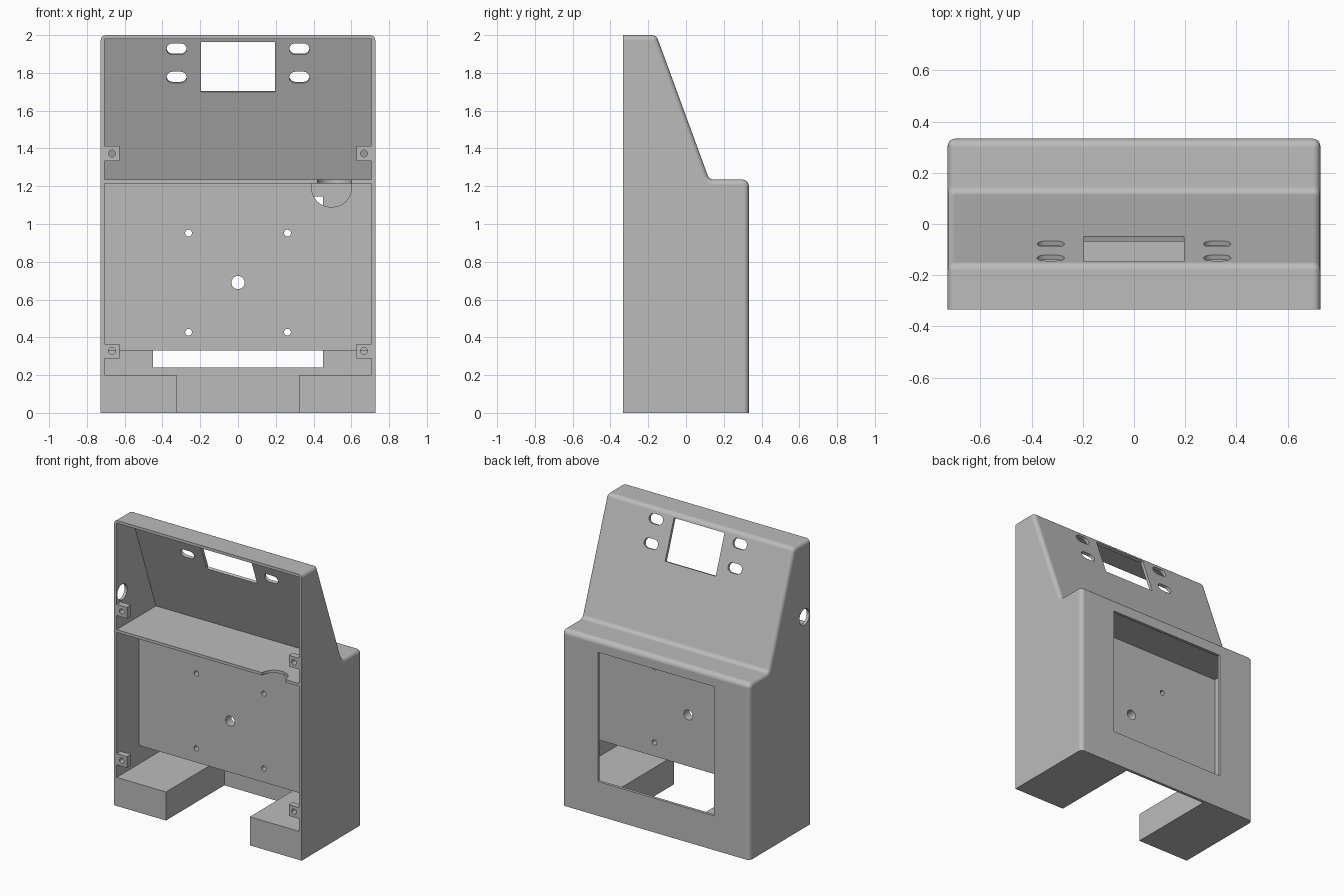
import bpy, bmesh, math
from mathutils import Vector, Matrix

cube = bpy.data.objects.get("Cube")
if cube:
    bpy.data.objects.remove(cube, do_unlink=True)

grey = bpy.data.materials.new("matte_grey")
grey.use_nodes = True
colour = (0.5, 0.5, 0.5, 1)
grey.diffuse_color = colour
grey.node_tree.nodes["Principled BSDF"].inputs["Base Color"].default_value = colour

W, D, WALL = 0.727, 0.333, 0.02          # half width, half depth, wall thickness
SHELF, TOP = 1.235, 2.0
SLOPE = 0.366                            # y lost per unit of height on the sloped back
SLANT = math.hypot(1, SLOPE)

# Frames that place a flat outline: side (y, z), front (x, z), plan (x, y)
SIDE = Matrix(((0, 0, 1), (1, 0, 0), (0, 1, 0))).to_4x4()
FRONT = Matrix.Rotation(math.pi / 2, 4, 'X')
PLAN = Matrix.Identity(4)


def slope_y(z, inset=0):
    return 0.123 - SLOPE * (z - SHELF) - inset * SLANT


def fillet(corners, steps=6):
    """Round each (x, y, radius) corner of an outline."""
    out = []
    for i, (x, y, r) in enumerate(corners):
        p = Vector((x, y, 0))
        if not r:
            out.append(p)
            continue
        a = (Vector((*corners[i - 1][:2], 0)) - p).normalized()
        b = (Vector((*corners[(i + 1) % len(corners)][:2], 0)) - p).normalized()
        half = a.angle(b) / 2
        c = p + (a + b).normalized() * r / math.sin(half)
        reach = r / math.tan(half)
        s, e = (p + a * reach - c).normalized(), (p + b * reach - c).normalized()
        out += [c + s.slerp(e, k / steps).normalized() * r for k in range(steps + 1)]
    return out


def rounded(x, y, w, h, r=0):
    w, h = w / 2, h / 2
    return fillet([(x - w, y - h, r), (x + w, y - h, r), (x + w, y + h, r), (x - w, y + h, r)])


def circle(x, y, r):
    return rounded(x, y, 2 * r, 2 * r, r * 0.99)


def loft(name, sections, frame):
    """Join a row of (outline, height) sections into a closed solid."""
    bm = bmesh.new()
    rings = [[bm.verts.new((p.x, p.y, h)) for p in outline] for outline, h in sections]
    for low, high in zip(rings, rings[1:]):
        for i in range(len(low)):
            bm.faces.new((low[i - 1], low[i], high[i], high[i - 1]))
    bm.faces.new(rings[0])
    bm.faces.new(rings[-1])
    bm.transform(frame)
    bmesh.ops.recalc_face_normals(bm, faces=bm.faces)
    mesh = bpy.data.meshes.new(name)
    bm.to_mesh(mesh)
    bm.free()
    mesh.materials.append(grey)
    ob = bpy.data.objects.new(name, mesh)
    bpy.context.scene.collection.objects.link(ob)
    return ob


def prism(name, outline, frame, z0, z1):
    return loft(name, [(outline, z0), (outline, z1)], frame)


def cut(ob, cutters):
    """Subtract the cutters, then keep only the finished mesh."""
    for c in cutters:
        m = ob.modifiers.new("cut", 'BOOLEAN')
        m.operation, m.solver, m.object = 'DIFFERENCE', 'EXACT', c
        c.hide_render = True
    deps = bpy.context.evaluated_depsgraph_get()
    mesh = bpy.data.meshes.new_from_object(ob.evaluated_get(deps))
    ob.modifiers.clear()
    ob.data = mesh
    for c in cutters:
        bpy.data.objects.remove(c, do_unlink=True)


# Housing: stepped side profile, drawn in towards each side for rounded rims
R, RIM = 0.035, 0.028


def profile(d):
    return fillet([(-D, 0, 0), (D - d, 0, 0), (D - d, SHELF - d, R - d),
                   (slope_y(SHELF - d, d), SHELF - d, R + d),
                   (slope_y(TOP - d, d), TOP - d, R - d), (-D, TOP - d, 0)])


turns = [math.radians(18 * k) for k in range(6)]
right = [(profile(RIM - RIM * math.cos(t)), W - RIM + RIM * math.sin(t)) for t in turns]
left = [(outline, -x) for outline, x in reversed(right)]
housing = loft("housing", left + right, SIDE)

IN = W - WALL
BACK = D - WALL
CEIL = SHELF - WALL
FOOT, FOOT_TOP = 0.325, 0.2
cutters = []

# Lower cavity, running out through the base between the two feet
half = [(FOOT, -0.1, 0), (FOOT, FOOT_TOP, 0), (IN, FOOT_TOP, 0), (IN, CEIL, 0)]
lower = half + [(-x, z, r) for x, z, r in reversed(half)]
cutters.append(prism("lower_cutter", fillet(lower), FRONT, -BACK, 0.4))

# Upper cavity following the sloped back
roof = TOP - WALL
upper = [(-0.4, SHELF, 0), (slope_y(SHELF, WALL), SHELF, 0),
         (slope_y(roof, WALL), roof, 0), (-0.4, roof, 0)]
cutters.append(prism("upper_cutter", fillet(upper), SIDE, -IN, IN))

# Rear window
cutters.append(prism("window_cutter", rounded(0, 0.6925, 0.9, 0.905), FRONT, -0.4, -0.25))

# Display opening and four slots, square to the slope
tilt = Matrix.Rotation(math.pi / 2 + math.atan(SLOPE), 4, 'X')


def slope_cut(x, z, w, h, r=0):
    frame = Matrix.Translation((x, slope_y(z), z)) @ tilt
    return prism("slope_cutter", rounded(0, 0, w, h, r), frame, -0.06, 0.06)


cutters.append(slope_cut(0, 1.838, 0.392, 0.284))
for x in (-0.325, 0.325):
    for z in (1.783, 1.933):
        cutters.append(slope_cut(x, z, 0.106, 0.064, 0.031))

# Cable hole in the side wall and notch in the shelf
cutters.append(prism("side_cutter", circle(-0.272, 1.476, 0.055), SIDE, -0.8, -0.6))
cutters.append(prism("notch_cutter", circle(0.51, -D, 0.09), PLAN, 1.19, 1.26))
cut(housing, cutters)

# Mounting panel with fixing holes and a cable cutout
panel = prism("mounting_panel", rounded(0, 0.7725, 2 * IN, 0.885), FRONT, 0.025, 0.087)
outlines = [circle(0, 0.69, 0.035), rounded(0.495, 1.195, 0.21, 0.21, 0.1)]
outlines += [circle(x, z, 0.018) for x in (-0.262, 0.262) for z in (0.427, 0.952)]
cut(panel, [prism("panel_cutter", o, FRONT, -0.05, 0.15) for o in outlines])

# Screw tabs in the corners of the opening
tabs = []
for side, sx in (("left", 1), ("right", -1)):
    for level, z in (("lower", 0.327), ("upper", 1.373)):
        x = sx * (IN - 0.04)
        tab = prism(f"{level}_{side}_screw_tab", rounded(x, z, 0.08, 0.078), FRONT, D - 0.045, D)
        cut(tab, [prism("screw_cutter", circle(x, z, 0.018), FRONT, 0.2, 0.4)])
        tabs.append(tab)

# Smooth the rounded edges, keep corners sharp
bpy.ops.object.select_all(action='DESELECT')
for ob in [housing, panel] + tabs:
    ob.select_set(True)
bpy.context.view_layer.objects.active = housing
bpy.ops.object.shade_smooth_by_angle(angle=math.radians(32))
weighted = housing.modifiers.new("even_shading", 'WEIGHTED_NORMAL')
weighted.keep_sharp = True
